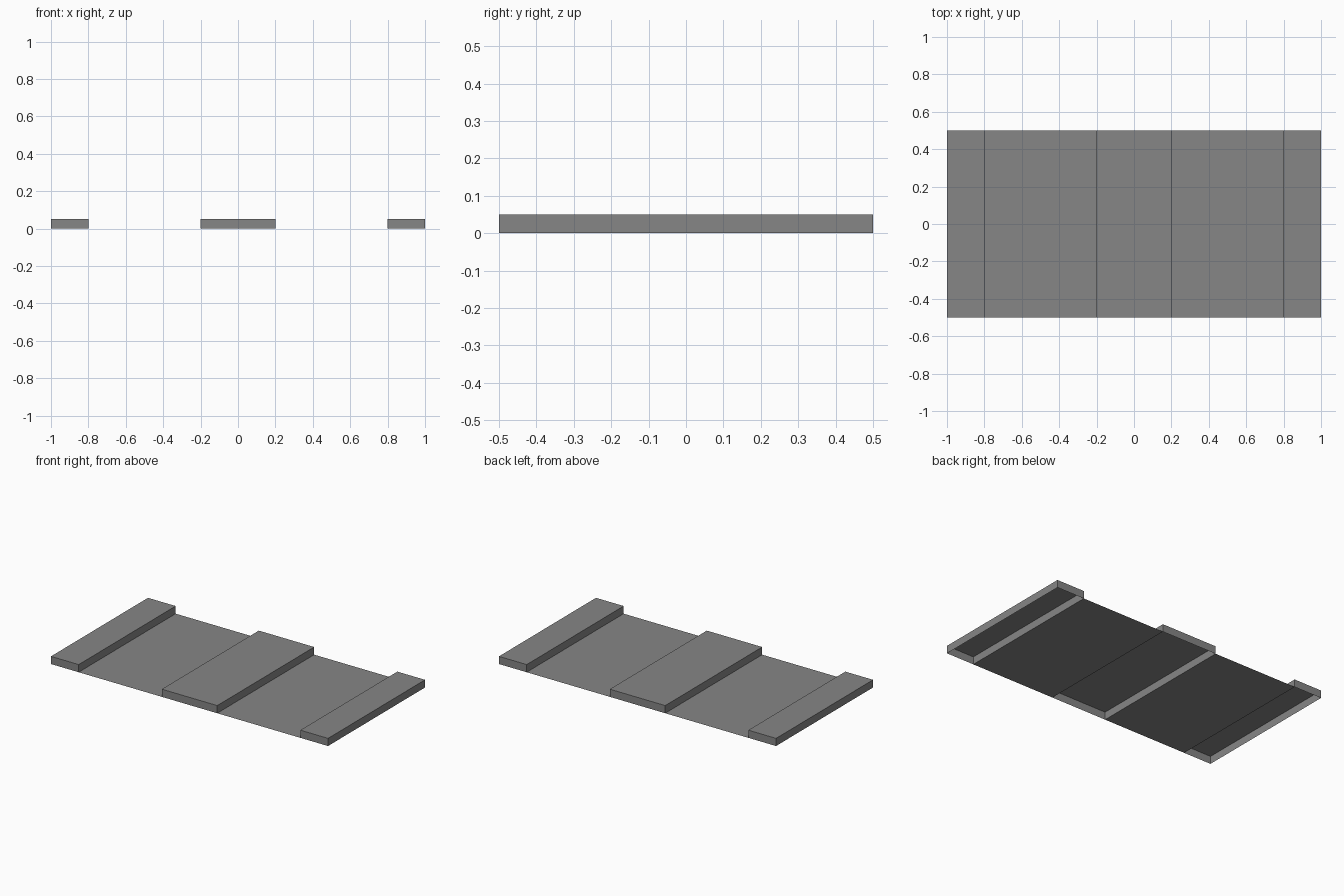
import bpy
import bmesh
from mathutils import Matrix

DEPTH = 1.0
HEIGHT = 0.05

old = bpy.data.objects.get("Cube")
if old:
    bpy.data.objects.remove(old, do_unlink=True)

# One plain grey for the whole panel
grey = bpy.data.materials.new("mid_grey")
grey.use_nodes = True
color = (0.24, 0.24, 0.24, 1)
grey.diffuse_color = color
grey.node_tree.nodes["Principled BSDF"].inputs["Base Color"].default_value = color


def add_part(name, bm):
    mesh = bpy.data.meshes.new(name)
    bm.to_mesh(mesh)
    bm.free()
    mesh.materials.append(grey)
    bpy.context.collection.objects.link(bpy.data.objects.new(name, mesh))


def raised_rib(name, x, width):
    """Hollow rib: a box left open underneath."""
    bm = bmesh.new()
    place = Matrix.Translation((x, 0, HEIGHT / 2)) @ Matrix.Diagonal((width, DEPTH, HEIGHT, 1))
    bmesh.ops.create_cube(bm, size=1, matrix=place)
    bm.normal_update()
    bottom = [f for f in bm.faces if f.normal.z < -0.5]
    bmesh.ops.delete(bm, geom=bottom, context='FACES')
    add_part(name, bm)


def flat_sheet(name, x, width):
    """Thin ground-level sheet between two ribs."""
    bm = bmesh.new()
    place = Matrix.Translation((x, 0, 0)) @ Matrix.Diagonal((width, DEPTH, 1, 1))
    bmesh.ops.create_grid(bm, x_segments=1, y_segments=1, size=0.5, matrix=place)
    add_part(name, bm)


# Centre rib, then the mirrored sheets and edge ribs
raised_rib("center_rib", 0, 0.4)
for side, sign in (("left", 1), ("right", -1)):
    flat_sheet(side + "_sheet", sign * 0.5, 0.6)
    raised_rib(side + "_edge_rib", sign * 0.9, 0.2)
